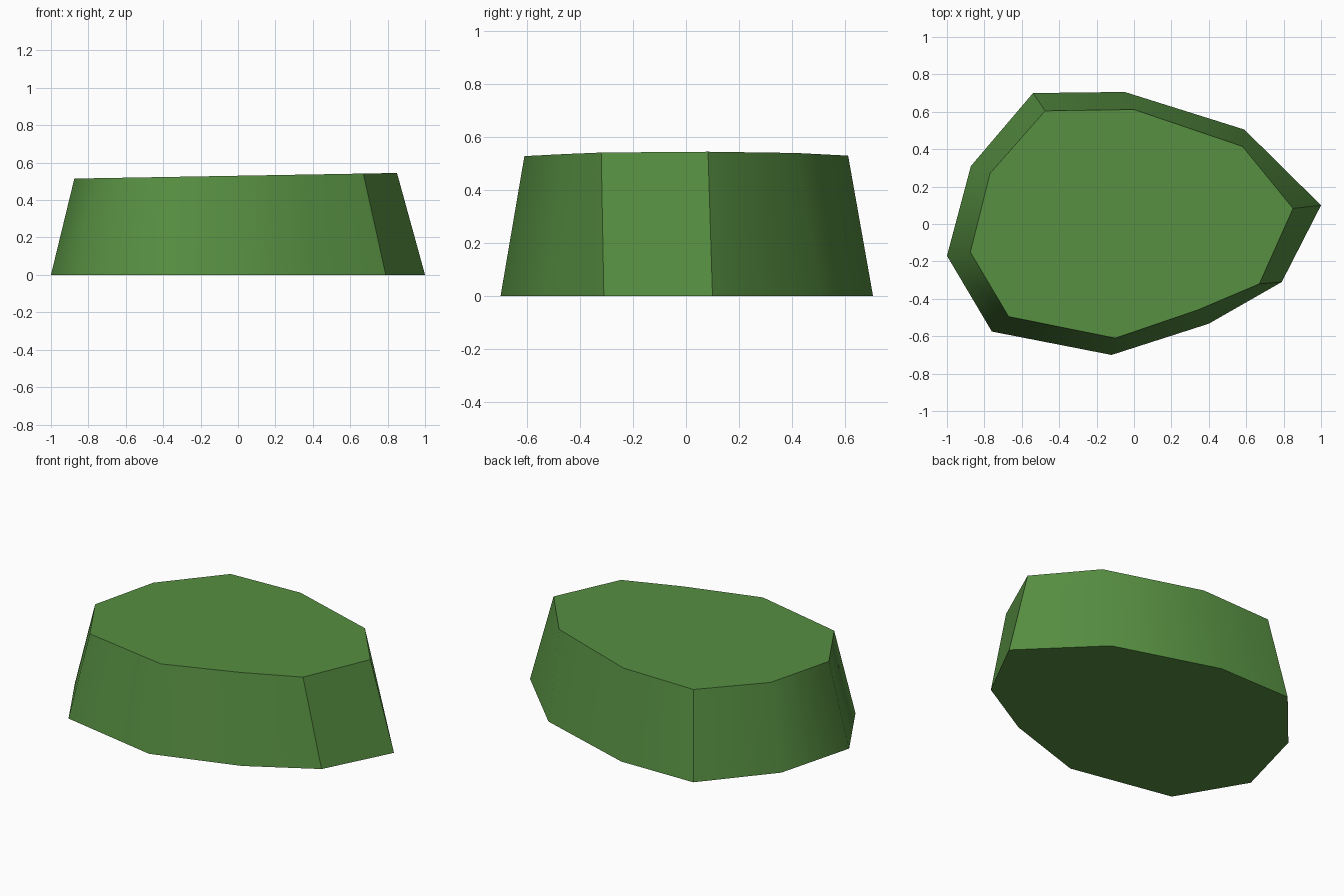
import bpy
import bmesh

cube = bpy.data.objects.get("Cube")
if cube:
    bpy.data.objects.remove(cube, do_unlink=True)

# Base and top outlines, anticlockwise from the left tip
BASE = [(1, .10), (.59, .505), (-.05, .706), (-.54, .70), (-.872, .31),
        (-1, -.17), (-.76, -.575), (-.12, -.70), (.40, -.533), (.79, -.31)]
TOP = [(.85, .083), (.58, .415), (0, .612), (-.475, .605), (-.77, .27),
       (-.875, -.15), (-.67, -.495), (-.10, -.61), (.34, -.46), (.67, -.32)]
CREASES = (0, 3, 9)  # corners with a hard upright edge

# Green material
green = bpy.data.materials.new("leaf green")
green.use_nodes = True
colour = (.095, .275, .054, 1)
green.diffuse_color = colour
green.node_tree.nodes["Principled BSDF"].inputs["Base Color"].default_value = colour

# Tapered block with a slightly sloping top
bm = bmesh.new()
low = [bm.verts.new((x, y, 0)) for x, y in BASE]
high = [bm.verts.new((x, y, .53 + .0174 * x)) for x, y in TOP]
bm.faces.new(low[::-1])
bm.faces.new(high)
count = len(low)
for i in range(count):
    j = (i + 1) % count
    bm.faces.new((low[i], low[j], high[j], high[i]))

# Smooth sides, hard rims and a few hard corners
for face in bm.faces:
    face.smooth = len(face.verts) == 4
for edge in bm.edges:
    edge.smooth = all(len(f.verts) == 4 for f in edge.link_faces)
for i in CREASES:
    bm.edges.get((low[i], high[i])).smooth = False

mesh = bpy.data.meshes.new("tapered_block")
bm.to_mesh(mesh)
bm.free()
mesh.materials.append(green)
block = bpy.data.objects.new("tapered_block", mesh)
bpy.context.collection.objects.link(block)
